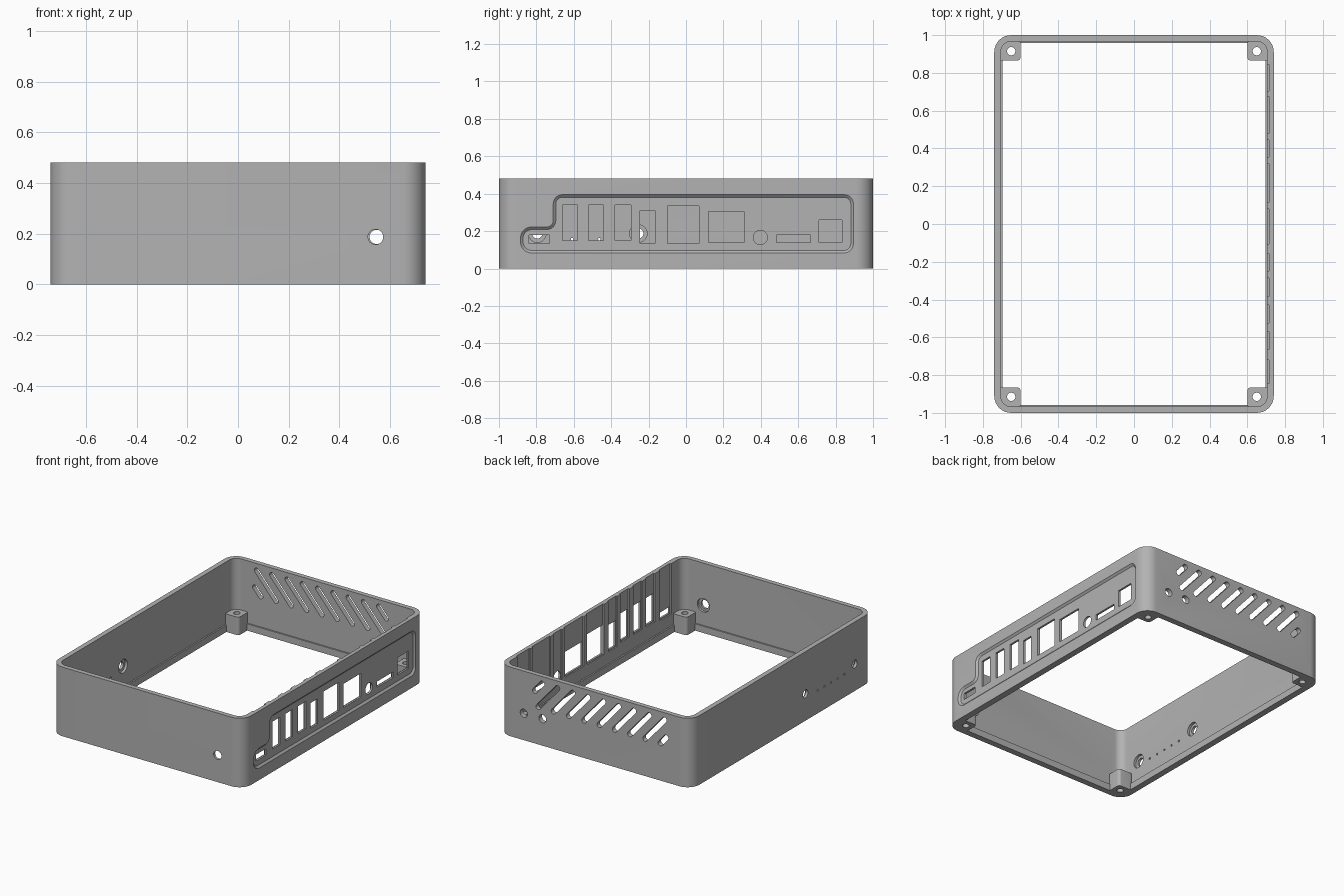
import bpy, bmesh, math
from mathutils import Vector

if "Cube" in bpy.data.objects:
    bpy.data.objects.remove(bpy.data.objects["Cube"], do_unlink=True)

grey = bpy.data.materials.new("matte_grey")
grey.use_nodes = True
grey.diffuse_color = (0.45, 0.45, 0.45, 1)
grey.node_tree.nodes["Principled BSDF"].inputs["Base Color"].default_value = (0.45, 0.45, 0.45, 1)

TOP = 0.48


def fillet(corners, steps=8):
    """Outline from (a, b, radius) corners."""
    out = []
    n = len(corners)
    for i, (a, b, r) in enumerate(corners):
        p = Vector((a, b))
        d0 = (Vector(corners[i - 1][:2]) - p).normalized()
        d1 = (Vector(corners[(i + 1) % n][:2]) - p).normalized()
        if r <= 0:
            out.append(p)
            continue
        half = d0.angle(d1) / 2
        centre = p + (d0 + d1).normalized() * (r / math.sin(half))
        t = r / math.tan(half)
        v0, v1 = p + d0 * t - centre, p + d1 * t - centre
        sweep = v0.angle_signed(v1)
        for k in range(steps + 1):
            ang = math.atan2(v0.y, v0.x) - sweep * k / steps
            out.append(centre + Vector((math.cos(ang), math.sin(ang))) * r)
    return out


def rect(a0, a1, b0, b1, r=0.0):
    return fillet([(a0, b0, r), (a1, b0, r), (a1, b1, r), (a0, b1, r)])


def circle(a, b, r, n=32):
    return [Vector((a + r * math.cos(math.tau * k / n), b + r * math.sin(math.tau * k / n)))
            for k in range(n)]


def solid(name, outline, axis, lo, hi, end_outline=None):
    """Closed prism or loft along an axis."""
    place = {"x": lambda p, h: (h, p.x, p.y),
             "y": lambda p, h: (p.x, h, p.y),
             "z": lambda p, h: (p.x, p.y, h)}[axis]
    bm = bmesh.new()
    low = [bm.verts.new(place(p, lo)) for p in outline]
    high = [bm.verts.new(place(p, hi)) for p in (end_outline or outline)]
    bm.faces.new(low)
    bm.faces.new(high)
    n = len(low)
    for i in range(n):
        j = (i + 1) % n
        bm.faces.new((low[i], low[j], high[j], high[i]))
    bmesh.ops.recalc_face_normals(bm, faces=bm.faces)
    mesh = bpy.data.meshes.new(name)
    bm.to_mesh(mesh)
    bm.free()
    mesh.materials.append(grey)
    ob = bpy.data.objects.new(name, mesh)
    bpy.context.collection.objects.link(ob)
    return ob


# Outer block of the frame
frame = solid("enclosure_frame", rect(-0.74, 0.74, -1, 1, 0.09), "z", 0, TOP)
bpy.context.view_layer.objects.active = frame
frame.select_set(True)


def combine(tool, operation="DIFFERENCE"):
    tool.hide_render = True
    mod = frame.modifiers.new(tool.name, "BOOLEAN")
    mod.operation = operation
    mod.solver = "EXACT"
    mod.object = tool
    bpy.ops.object.modifier_apply(modifier=mod.name)
    bpy.data.objects.remove(tool, do_unlink=True)


def cut(outline, axis, lo, hi, end_outline=None):
    combine(solid("cutter", outline, axis, lo, hi, end_outline))


# Main cavity, with a slightly narrower lip near the floor
cut(rect(-0.705, 0.705, -0.967, 0.967, 0.055), "z", 0.047, 0.6)
cut(rect(-0.695, 0.695, -0.957, 0.957, 0.045), "z", -0.1, 0.2)

# Corner screw posts
for sx in (-1, 1):
    for sy in (-1, 1):
        xs = sorted((sx * 0.60, sx * 0.715))
        ys = sorted((sy * 0.865, sy * 0.975))
        combine(solid("screw_post", rect(*xs, *ys, 0.02), "z", 0, 0.125), "UNION")
        cut(circle(sx * 0.65, sy * 0.915, 0.022, 24), "z", -0.1, 0.3)


# Chamfered recess around the ports
def panel(d):
    return fillet([(-0.885 + d, 0.083 + d, 0.06 - d), (0.895 - d, 0.083 + d, 0.05 - d),
                   (0.895 - d, 0.395 - d, 0.05 - d), (-0.71 + d, 0.395 - d, 0.05 - d),
                   (-0.71 + d, 0.222 - d, 0.035 + d), (-0.885 + d, 0.222 - d, 0.06 - d)])


cut(panel(0.014), "x", 0.728, 0.752, panel(-0.014))

# Port openings, each with a plug groove running up the inside wall
ports = [(-0.84, -0.73, 0.135, 0.18), (-0.66, -0.58, 0.15, 0.34),
         (-0.52, -0.44, 0.15, 0.34), (-0.38, -0.295, 0.15, 0.34),
         (-0.245, -0.165, 0.135, 0.31), (-0.10, 0.07, 0.135, 0.335),
         (0.12, 0.31, 0.14, 0.305), (0.485, 0.665, 0.14, 0.18),
         (0.71, 0.835, 0.14, 0.26)]
for y0, y1, z0, z1 in ports:
    cut(rect(y0, y1, z0, z1), "x", 0.65, 0.8)
    cut(rect(y0 - 0.005, y1 + 0.01, z0 - 0.005, 0.6), "x", 0.66, 0.714)
cut(circle(0.398, 0.166, 0.038), "x", 0.65, 0.8)
cut(rect(0.355, 0.445, 0.125, 0.6), "x", 0.66, 0.714)

# Side wall: two counterbored holes and a row of pinholes
for y in (-0.255, -0.795):
    cut(circle(y, 0.187, 0.027), "x", -0.8, -0.65)
    cut(circle(y, 0.187, 0.047), "x", -0.722, -0.65)
for i in range(5):
    cut(circle(-0.39 - 0.073 * i, 0.157, 0.007, 12), "x", -0.8, -0.65)

# Front wall hole
cut(circle(0.543, 0.187, 0.03), "y", -1.1, -0.9)
cut(circle(0.543, 0.187, 0.047), "y", -0.983, -0.9)

# Back wall holes
for x in (0.547, 0.403):
    cut(circle(x, 0.187, 0.028), "y", 0.9, 1.1)


# Slanted vents, shortened at both ends of the row
def vent(x_mid, z0, z1, w=0.018):
    lean = -0.87
    p = Vector((x_mid + lean * (z0 - 0.345), z0))
    q = Vector((x_mid + lean * (z1 - 0.345), z1))
    u = (q - p).normalized()
    s = Vector((-u.y, u.x)) * w
    p, q = p - u * w, q + u * w
    cut(fillet([(*c, w * 0.99) for c in (p - s, q - s, q + s, p + s)], 6), "y", 0.9, 1.1)


for i in range(-1, 9):
    vent(-0.46 + 0.1175 * i, 0.365 if i == 8 else 0.26, 0.31 if i == -1 else 0.43)

bpy.ops.object.shade_smooth_by_angle(angle=math.radians(30))
